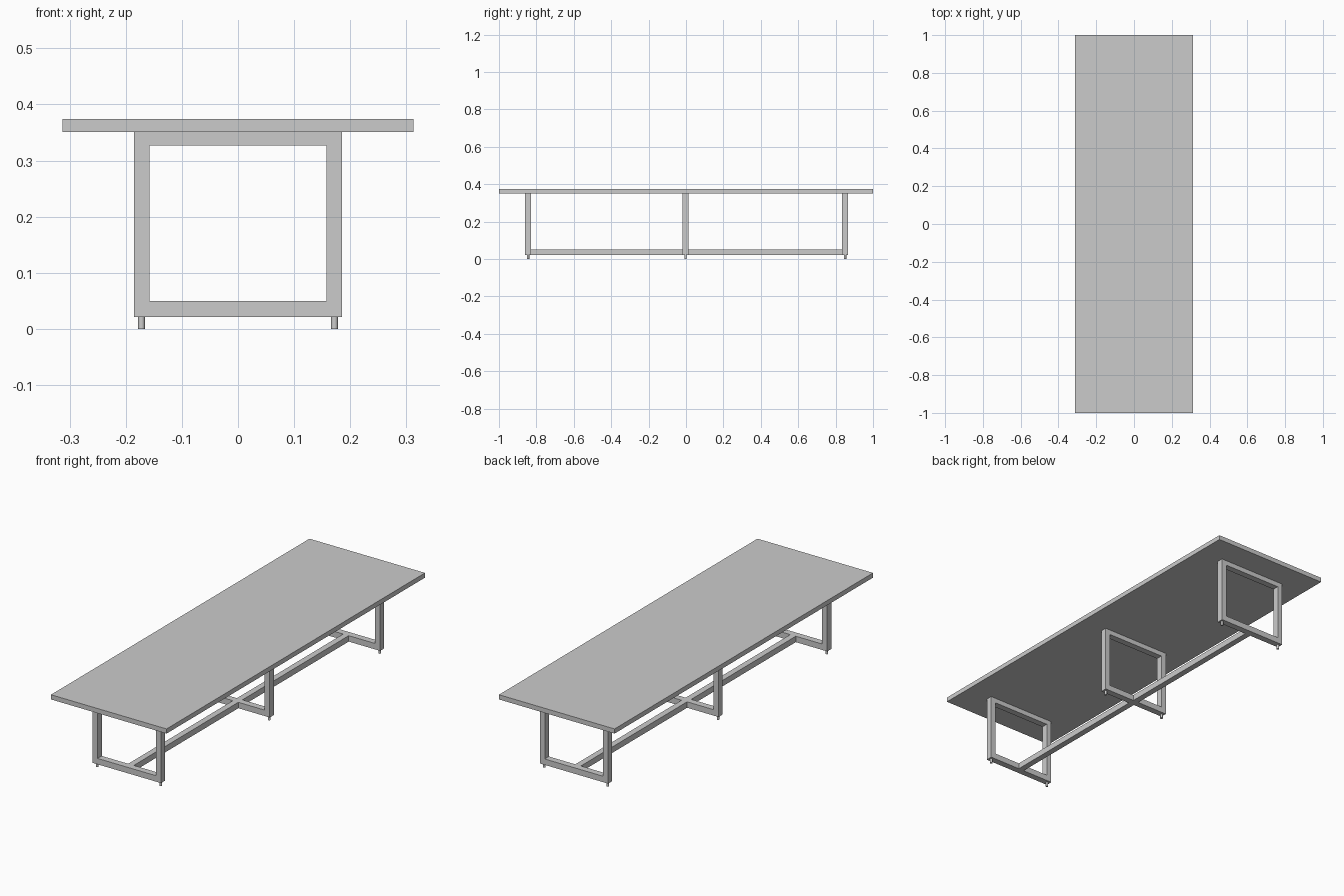
import bpy, bmesh
from mathutils import Matrix, Vector

if "Cube" in bpy.data.objects:
    bpy.data.objects.remove(bpy.data.objects["Cube"])


def make_object(name, bm):
    mesh = bpy.data.meshes.new(name)
    bmesh.ops.recalc_face_normals(bm, faces=bm.faces)
    bm.to_mesh(mesh)
    bm.free()
    obj = bpy.data.objects.new(name, mesh)
    bpy.context.collection.objects.link(obj)
    return obj


def box(name, x, y, z):
    """Box from (min, max) ranges on each axis."""
    bm = bmesh.new()
    size = [r[1] - r[0] for r in (x, y, z)]
    centre = Vector([(r[0] + r[1]) / 2 for r in (x, y, z)])
    bmesh.ops.create_cube(bm, size=1, matrix=Matrix.Translation(centre) @ Matrix.Diagonal((*size, 1)))
    return make_object(name, bm)


def rect_frame(name, y, depth, outer, inner):
    """Rectangular ring in the xz plane, extruded along y."""
    bm = bmesh.new()
    rings = []
    for hx, z0, z1 in (outer, inner):
        pts = ((-hx, z0), (hx, z0), (hx, z1), (-hx, z1))
        rings.append([bm.verts.new((px, y - depth / 2, pz)) for px, pz in pts])
    o, i = rings
    faces = [bm.faces.new((o[k], o[(k + 1) % 4], i[(k + 1) % 4], i[k])) for k in range(4)]
    ext = bmesh.ops.extrude_face_region(bm, geom=faces, use_keep_orig=True)
    moved = [g for g in ext["geom"] if isinstance(g, bmesh.types.BMVert)]
    bmesh.ops.translate(bm, verts=moved, vec=(0, depth, 0))
    return make_object(name, bm)


def foot(name, x, y, radius, height):
    bm = bmesh.new()
    bmesh.ops.create_cone(bm, cap_ends=True, segments=16, radius1=radius, radius2=radius,
                          depth=height, matrix=Matrix.Translation((x, y, height / 2)))
    obj = make_object(name, bm)
    bpy.context.view_layer.objects.active = obj
    obj.select_set(True)
    bpy.ops.object.shade_smooth_by_angle()
    obj.select_set(False)


FOOT_H, RAIL_TOP, TOP_Z = 0.021, 0.05, 0.351
DEPTH = 0.032
frames = {"front": -0.844, "middle": -0.003, "back": 0.851}

# Table top
box("table_top", (-0.313, 0.313), (-1, 1), (TOP_Z, 0.374))

# Leg frames, each on two round feet
for label, y in frames.items():
    rect_frame(f"{label}_leg_frame", y, DEPTH, (0.185, FOOT_H, TOP_Z), (0.158, RAIL_TOP, 0.327))
    for side, x in (("left", -0.172), ("right", 0.172)):
        foot(f"{label}_{side}_foot", x, y, 0.006, FOOT_H)

# Floor stretchers between neighbouring frames
ys = list(frames.values())
for label, a, b in (("front", ys[0], ys[1]), ("back", ys[1], ys[2])):
    box(f"{label}_stretcher", (-0.015, 0.015), (a + DEPTH / 2, b - DEPTH / 2), (FOOT_H, RAIL_TOP))
